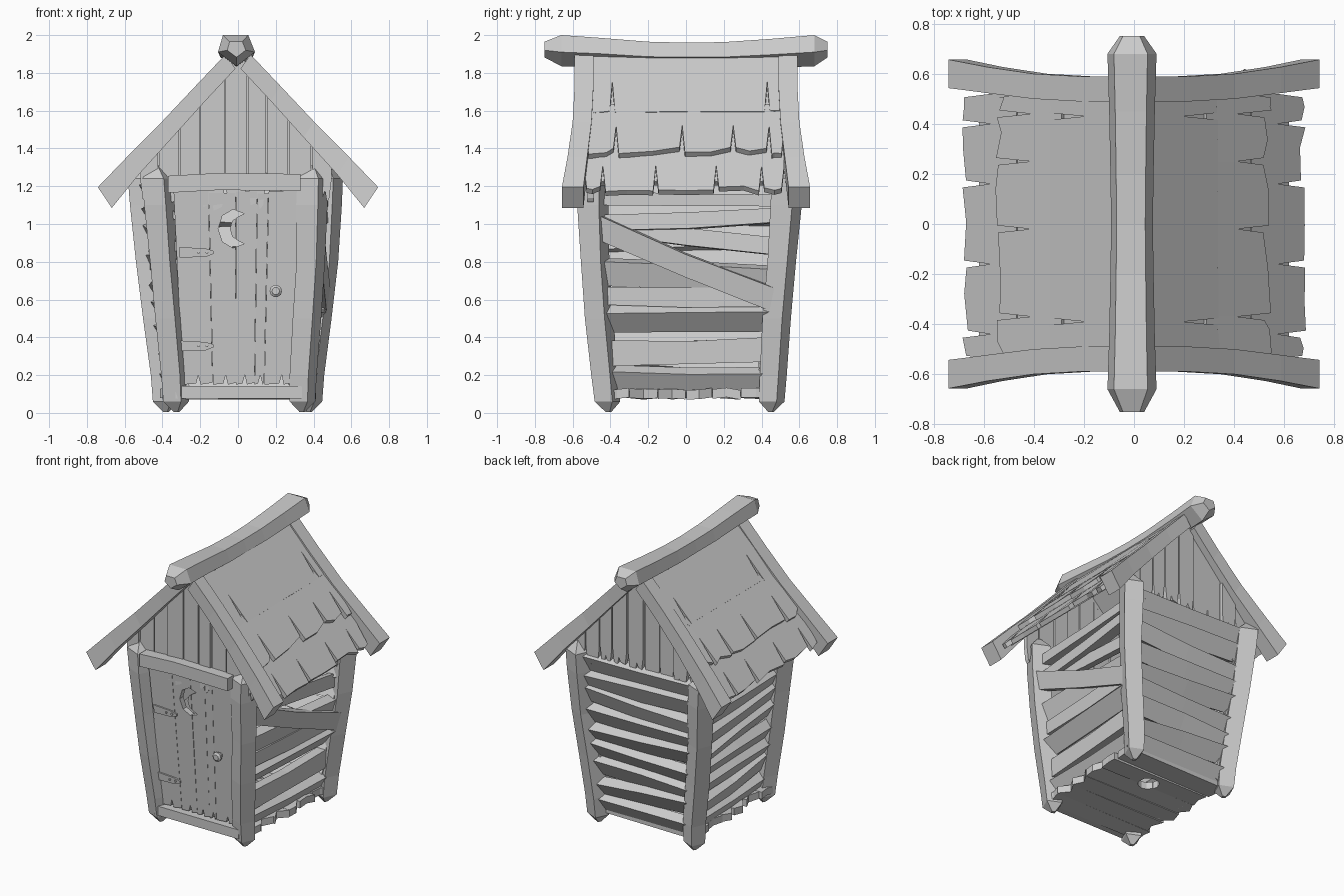
import bpy, bmesh, math, random
from mathutils import Vector as V

random.seed(4)
rnd = random.uniform
if "Cube" in bpy.data.objects:
    bpy.data.objects.remove(bpy.data.objects["Cube"])

wood = bpy.data.materials.new("grey_wood")
wood.use_nodes = True
GREY = (0.6, 0.6, 0.6, 1)
wood.diffuse_color = GREY
wood.node_tree.nodes["Principled BSDF"].inputs["Base Color"].default_value = GREY


def build(name, solids):
    """One object from solids; each solid is a list of rings joined in order."""
    bm = bmesh.new()
    for rings in solids:
        vs = [[bm.verts.new(p) for p in r] for r in rings]
        n = len(vs[0])
        for a, b in zip(vs, vs[1:]):
            for i in range(n):
                j = (i + 1) % n
                bm.faces.new((a[i], a[j], b[j], b[i]))
        bm.faces.new(vs[0])
        bm.faces.new(vs[-1])
    bmesh.ops.recalc_face_normals(bm, faces=bm.faces)
    me = bpy.data.meshes.new(name)
    bm.to_mesh(me)
    bm.free()
    me.materials.append(wood)
    ob = bpy.data.objects.new(name, me)
    bpy.context.collection.objects.link(ob)
    return ob


def cut(ob, cutter):
    """Cut a hole, bake it and drop the cutter."""
    mod = ob.modifiers.new("hole", 'BOOLEAN')
    mod.operation, mod.object, mod.solver = 'DIFFERENCE', cutter, 'EXACT'
    me = bpy.data.meshes.new_from_object(ob.evaluated_get(bpy.context.evaluated_depsgraph_get()))
    ob.modifiers.clear()
    ob.data = me
    bpy.data.objects.remove(cutter)


def prism(outline, offset):
    return [[V(p) for p in outline], [V(p) + V(offset) for p in outline]]


def quad(c, u, v):
    return [c - u - v, c + u - v, c + u + v, c - u + v]


def lerp(pts, t):
    """Piecewise linear lookup in (t, value) pairs."""
    for (t0, a), (t1, b) in zip(pts, pts[1:]):
        if t <= t1:
            break
    return a + (b - a) * (t - t0) / (t1 - t0)


# Corner posts: leaning, bent, slightly twisted, with pointed ends
POST_X = {(-1, -1): ((0, -.325), (.2, -.335), (.8, -.39), (1.3, -.43)),
          (1, -1): ((0, .34), (.2, .345), (.8, .385), (1.3, .395)),
          (-1, 1): ((0, -.38), (.2, -.39), (.8, -.465), (1.3, -.505)),
          (1, 1): ((0, .375), (.2, .385), (.8, .455), (1.3, .475))}
POST_Y = {-1: ((0, -.41), (.5, -.46), (1, -.495), (1.3, -.49)),
          1: ((0, .45), (.5, .48), (1, .525), (1.3, .54))}


def post(sx, sy, z):
    return V((lerp(POST_X[sx, sy], z), lerp(POST_Y[sy], z), z))


TWIST = math.radians(24)
PU = V((math.cos(TWIST), -math.sin(TWIST), 0)) * .057
PV = V((math.sin(TWIST), math.cos(TWIST), 0)) * .057
for (sx, sy) in POST_X:
    rings = []
    for z, s in ((.005, .2), (.06, .9), (.2, .95), (.5, 1), (.8, 1), (1.1, 1.1), (1.24, 1.1), (1.31, .2)):
        rings.append(quad(post(sx, sy, z), PU * s, PV * s))
    side = ("right", "left")[sx > 0]
    build(f"{('front', 'back')[sy > 0]}_{side}_post", [rings])


# Wall boards: thick planks, mostly leaning outwards at the top to leave ledges
def board(a, b, h, out, t=.07, tilt=-.5, shift=-.015):
    out = V(out)
    up = (V((0, 0, 1)) - out * tilt).normalized()
    nrm = (out + V((0, 0, tilt))).normalized()
    rings = []
    for f in (0, .5, 1):
        c = a.lerp(b, f) + out * shift + V((0, 0, rnd(-.008, .008)))
        rings.append(quad(c, up * h * rnd(.46, .54), nrm * t / 2))
    return rings


def slatted(name, ca, cb, out, rows, shift):
    build(name, [board(post(*ca, za), post(*cb, zb), h, out, tilt=k, shift=shift) for za, zb, h, k in rows])


def rows(slope):
    return [(z + slope * math.sin(i * 1.9), z - slope * math.sin(i * 1.9), .125, rnd(-.65, -.4))
            for i, z in enumerate(.16 + .128 * k for k in range(9))]


slatted("back_wall", (-1, 1), (1, 1), (0, 1, 0), rows(.025), -.02)
slatted("right_wall", (-1, -1), (-1, 1), (-1, 0, 0), rows(.03), -.03)
slatted("left_wall", (1, -1), (1, 1), (1, 0, 0),
        ((.18, .18, .12, -.6), (.32, .33, .13, 0), (.49, .5, .13, -.8), (.62, .61, .1, 0),
         (.75, .7, .13, -.3), (1.0, 1.04, .08, .1), (1.13, 1.12, .07, 0)), -.02)
OUT = (1, 0, 0)
build("left_wall_brace", [
    board(post(1, -1, .99), post(1, 1, .59), .13, OUT, .06, -.15, .02),
    board(post(1, -1, 1.0), post(1, 1, .87), .1, OUT, .04, .1, -.03)])

# Floor planks running across, with a round hole
planks, edges = [], [-.43, -.3, -.15, 0, .14, .29, .45]
for y0, y1 in zip(edges, edges[1:]):
    w = .37 + .05 * (y0 + .4)
    ends = [[(s * (w + rnd(-.04, .03)), y0 + f * (y1 - y0), .07 + rnd(0, .015)) for f in (.01, .5, .99)]
            for s in (-1, 1)]
    planks.append(prism(ends[0] + ends[1][::-1], (0, 0, .05)))
floor = build("floor", planks)


def disc(c, r, axis, n=12):
    pts = []
    for i in range(n):
        a, b = r * math.cos(2 * math.pi * i / n), r * math.sin(2 * math.pi * i / n)
        pts.append(V(c) + (V((a, b, 0)) if axis == 'z' else V((a, 0, b))))
    return pts


cut(floor, build("floor_cutter", [prism(disc((.02, .17, 0), .07, 'z'), (0, 0, .3))]))


# Door: leaning planks with a ragged lower end and a crescent window
def front(x, z, d=0.0):
    return V((x, -.43 - .08 * z - d, z))


planks, edges = [], [-.285, -.13, -.01, .085, .135, .285]
for x0, x1 in zip(edges, edges[1:]):
    g, top, m = .0008, 1.17 + rnd(-.01, .01), x0 + (x1 - x0) * rnd(.4, .6)
    pts = [(x0 + g, .15), (m - .012, .155), (m, .2), (m + .012, .15), (x1 - g, .16),
           (x1 - g, .7), (x1 - g, top), (x0 + g, top), (x0 + g, .6)]
    planks.append(prism([front(x * (1 + .17 * z), z, rnd(0, .003)) for x, z in pts], (0, .04, 0)))
door = build("door", planks)


def arc(cx, r, a0, a1, n):
    return [(cx + r * math.cos(a0 + (a1 - a0) * i / n), .975 + 1.2 * r * math.sin(a0 + (a1 - a0) * i / n))
            for i in range(n + 1)]


moon = arc(-.02, .085, .9, 2 * math.pi - .9, 6) + arc(.012, .055, 2 * math.pi - 1.75, 1.75, 4)
cut(door, build("moon_cutter", [prism([(x, -.7, z) for x, z in moon], (0, .4, 0))]))

# Door fittings
fit = []
for z in (.85, .355):
    strap = [(-.31, z - .028), (-.17, z - .024), (-.13, z - .008), (-.13, z + .008), (-.17, z + .02), (-.31, z + .028)]
    fit.append(prism([front(x, h, .012) for x, h in strap], (0, .014, 0)))
    for x in (-.21, -.165):
        fit.append(prism(disc(front(x, z, .02), .008, 'y', 6), (0, .01, 0)))
build("hinges", fit)
build("door_knob", [[disc(front(.2, .645, d), r, 'y', 10) for d, r in
                     ((0, .018), (.02, .02), (.03, .033), (.045, .033), (.055, .02))]])

# Lintel and sill
build("lintel", [[quad(front(x, z, .02), V((0, .04, 0)), V((0, 0, .045)))
                  for x, z in ((-.37, 1.21), (-.1, 1.225), (.33, 1.22))]])
build("door_sill", [[quad(front(x, .11, -.005), V((0, .045, 0)), V((0, 0, .033))) for x in (-.33, .34)]])

# Gables: vertical planks with split, ragged lower ends
ROOF = ((0, 1.93), (.1, 1.865), (.25, 1.69), (.46, 1.465), (.75, 1.18))


def gable(name, y, edges, low):
    solids = []
    for x0, x1 in zip(edges, edges[1:]):
        g = rnd(.001, .005)
        x0, x1, m = x0 + g, x1 - g, (x0 + x1) / 2 + rnd(-.02, .02)
        t0, t1, tm = (lerp(ROOF, abs(x)) - .06 for x in (x0, x1, m))
        b = min(low + rnd(-.03, .03), t0 - .03, t1 - .03)
        pts = [(x0 + .012, b), (m - .012, b + .01), (m, b + .04), (m + .01, b - .02), (x1 - .012, b),
               (x1, b + .1 if t1 > b + .15 else b + .01), (x1, t1), (m, tm), (x0, t0),
               (x0, b + .1 if t0 > b + .15 else b + .01)]
        dy = rnd(-.008, .008)
        solids.append(prism([(x, y + dy, z) for x, z in pts], (0, .03, 0)))
    build(name, solids)


gable("front_gable", -.515, [-.52, -.42, -.31, -.2, -.07, .05, .15, .27, .39, .5], 1.12)
gable("back_gable", .515, [-.52, -.4, -.28, -.17, -.05, .08, .2, .3, .41, .5], 1.21)

# Shingle rows: overlapping plates with notches between them
ROWS = (((.06, 1.89), (.335, 1.595), (-.53, -.39, .43, .52), .008),
        ((.29, 1.635), (.535, 1.385), (-.53, -.37, -.02, .25, .44, .52), .025),
        ((.47, 1.41), (.675, 1.185), (-.54, -.44, -.16, .16, .4, .52), .02))
for sx, side in ((-1, "right"), (1, "left")):
    solids = []
    for (xa, za), (xb, zb), ys, rag in ROWS:
        for y0, y1 in zip(ys, ys[1:]):
            ends = [rnd(-rag, rag) * 3 for _ in range(3)]
            ym = (y0 + y1) / 2 + rnd(-.03, .03)

            def at(f, y, e=0.0):
                f += e
                return (sx * (xa + f * (xb - xa)), y, za + f * (zb - za) + .012 * math.sin(3.1 * min(f, 1)))
            outer = [at(0, y0), at(.5, y0), at(1, y0 + .014, ends[0]), at(1, ym, ends[1]),
                     at(1, y1 - .014, ends[2]), at(.5, y1), at(0, y1), at(0, ym)]
            solids.append(prism(outer, (-sx * .02, 0, -.024)))
    build(f"{side}_shingles", solids)
    # Solid sheet under the shingles closes the notches
    sheet = [(sx * x, -.52, z - d) for x, z, d in ((.02, 1.88, 0), (.3, 1.6, 0), (.62, 1.225, 0),
                                                   (.6, 1.225, .02), (.28, 1.6, .02), (0, 1.88, .02))]
    build(f"{side}_roof_sheet", [prism(sheet, (0, 1.03, 0))])

    # Bargeboards: nearly straight, flaring towards the eaves
    for sy, end in ((-1, "front"), (1, "back")):
        rings = []
        for x, z, y, h, t in ((.04, 1.86, .54, .046, .05), (.2, 1.69, .54, .047, .05),
                              (.375, 1.5, .55, .05, .05), (.555, 1.31, .575, .056, .052),
                              (.705, 1.14, .6, .066, .057)):
            rings.append(quad(V((sx * x, sy * y, z)), V((sx * .56, 0, .83)) * h, V((0, t, 0))))
        build(f"{end}_{side}_bargeboard", [rings])

# Ridge beam: sagging log with chamfered ends
SECTION = ((-.072, 0), (.062, 0), (.098, -.09), (0, -.165), (-.098, -.09))
rings = []
for y, top, s in ((-.75, 1.965, .5), (-.66, 2.0, 1), (-.45, 1.985, .93), (-.2, 1.965, .88), (0, 1.96, .85),
                  (.2, 1.963, .88), (.45, 1.98, .93), (.68, 2.0, 1), (.75, 1.965, .5)):
    rings.append([V((x * s - .008, y, top + z * s)) for x, z in SECTION])
build("ridge_beam", [rings])
